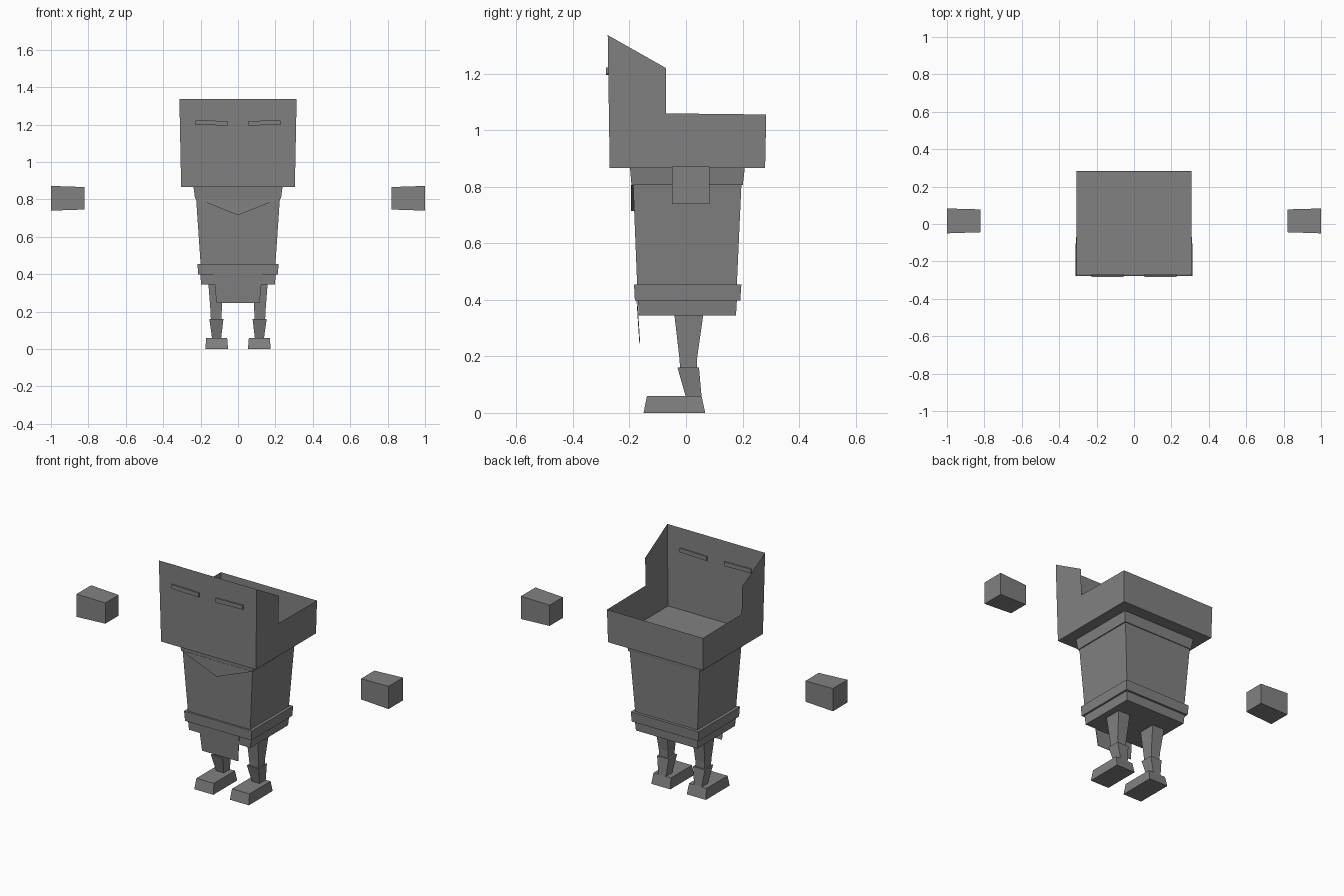
import bpy

grey = bpy.data.materials.new("grey")
grey.diffuse_color = (0.22, 0.22, 0.22, 1)


def make(name, verts, faces):
    mesh = bpy.data.meshes.new(name)
    mesh.from_pydata(verts, [], faces)
    mesh.update()
    mesh.materials.append(grey)
    obj = bpy.data.objects.new(name, mesh)
    bpy.context.collection.objects.link(obj)
    return obj


def loft(name, *rings, mirror=False):
    """Stack of rectangles (z, x0, x1, y0, y1) from bottom to top, capped."""
    verts, faces = [], []
    for z, x0, x1, y0, y1 in rings:
        verts += [(x0, y0, z), (x1, y0, z), (x1, y1, z), (x0, y1, z)]
    for r in range(len(rings) - 1):
        a = 4 * r
        for i in range(4):
            j = (i + 1) % 4
            faces.append((a + i, a + j, a + 4 + j, a + 4 + i))
    n = len(verts)
    faces += [(3, 2, 1, 0), (n - 4, n - 3, n - 2, n - 1)]
    obj = make(name, verts, faces)
    if mirror:
        mirrored(obj)
    return obj


def mirrored(obj):
    mod = obj.modifiers.new("mirror", 'MIRROR')
    mod.use_mirror_merge = False


# Open-topped head shell: side profile (y, z), walls flare slightly upward
profile = [(-0.27, 0.867), (0.28, 0.867), (0.284, 1.056), (-0.07, 1.06),
           (-0.07, 1.22), (-0.277, 1.337)]
flare = lambda z: 0.304 + (z - 0.867) * 0.02
verts = [(s * flare(z), y, z) for s in (-1, 1) for y, z in profile]
make("head", verts, [
    (0, 1, 7, 6)[::-1],                                 # floor
    (1, 2, 8, 7)[::-1],                                 # back wall
    (0, 6, 11, 5),                                      # face
    (0, 1, 2, 3, 4, 5)[::-1], (6, 7, 8, 9, 10, 11)])    # side walls

# Narrow eyes, slightly tilted, passing through the face
x0, x1 = 0.055, 0.228
eye = [(x, y, z + (0.004 if x == x1 else 0))
       for x in (x0, x1) for y in (-0.284, -0.268) for z in (1.195, 1.219)]
eyes = make("eyes", eye, [(0, 1, 3, 2), (4, 6, 7, 5), (0, 4, 5, 1),
                          (2, 3, 7, 6), (0, 2, 6, 4), (1, 5, 7, 3)])
mirrored(eyes)

# Body, from collar to hips
loft("collar", (0.806, -0.23, 0.23, -0.193, 0.201),
     (0.867, -0.238, 0.238, -0.198, 0.208))
loft("torso", (0.455, -0.2, 0.2, -0.173, 0.18),
     (0.806, -0.224, 0.224, -0.187, 0.196))
loft("belt", (0.398, -0.213, 0.213, -0.181, 0.192),
     (0.455, -0.217, 0.217, -0.184, 0.196))
loft("hips", (0.345, -0.197, 0.197, -0.167, 0.177),
     (0.398, -0.202, 0.202, -0.17, 0.18))

# Triangular bib below the collar
bib = [(x, y, z) for y in (-0.194, -0.184)
       for x, z in ((-0.228, 0.806), (0, 0.715), (0.228, 0.806))]
make("bib", bib, [(0, 1, 2), (5, 4, 3), (0, 3, 4, 1), (1, 4, 5, 2), (2, 5, 3, 0)])

# Front flap hanging from the belt
loft("front_flap", (0.245, -0.115, 0.115, -0.165, -0.162),
     (0.398, -0.13, 0.13, -0.175, -0.172))

# Legs, feet and floating hands
loft("upper_legs", (0.15, 0.09, 0.145, -0.02, 0.038),
     (0.2, 0.087, 0.147, -0.024, 0.04),
     (0.346, 0.08, 0.158, -0.041, 0.061), mirror=True)
loft("lower_legs", (0.058, 0.09, 0.139, -0.001, 0.055),
     (0.16, 0.078, 0.153, -0.03, 0.046), mirror=True)
loft("feet", (0, 0.053, 0.175, -0.15, 0.068),
     (0.06, 0.058, 0.17, -0.138, 0.055), mirror=True)

hand = []
for x, ya, yb, za, zb in ((0.82, -0.044, 0.078, 0.746, 0.866),
                          (1.0, -0.05, 0.083, 0.74, 0.872)):
    hand += [(x, ya, za), (x, yb, za), (x, yb, zb), (x, ya, zb)]
hands = make("hands", hand, [(3, 2, 1, 0), (4, 5, 6, 7), (0, 1, 5, 4),
                             (1, 2, 6, 5), (2, 3, 7, 6), (3, 0, 4, 7)])
mirrored(hands)
